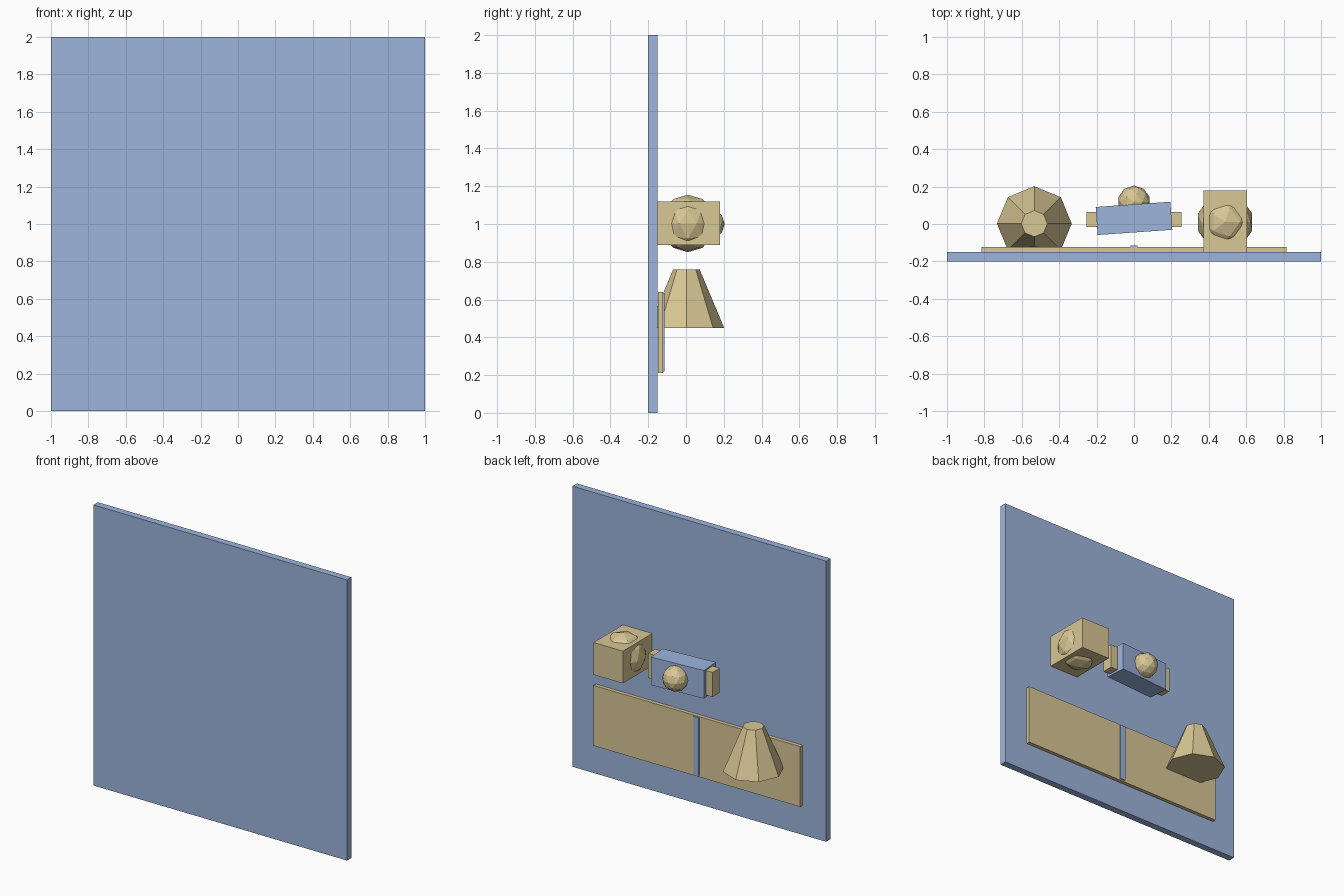
import bpy
from math import radians

if "Cube" in bpy.data.objects:
    bpy.data.objects.remove(bpy.data.objects["Cube"])


def material(name, rgb):
    m = bpy.data.materials.new(name)
    m.diffuse_color = (*rgb, 1)
    m.use_nodes = True
    m.node_tree.nodes["Principled BSDF"].inputs["Base Color"].default_value = m.diffuse_color
    return m


BLUE = material("blue", (0.34, 0.46, 0.72))
TAN = material("tan", (0.69, 0.57, 0.30))


def finish(name, mat):
    ob = bpy.context.object
    ob.name = name
    ob.data.materials.append(mat)
    return ob


def box(name, mat, lo, hi, turn=0):
    centre = [(a + b) / 2 for a, b in zip(lo, hi)]
    bpy.ops.mesh.primitive_cube_add(size=1, location=centre)
    ob = finish(name, mat)
    ob.scale = [b - a for a, b in zip(lo, hi)]
    ob.rotation_euler.z = radians(turn)
    return ob


def ball(name, radius, centre):
    bpy.ops.mesh.primitive_ico_sphere_add(subdivisions=2, radius=radius, location=centre)
    return finish(name, TAN)


# Backing wall
box("wall", BLUE, (-1, -0.2, 0), (1, -0.15, 2))

# Low panel with a centre divider strip
box("lower_panel", TAN, (-0.815, -0.149, 0.21), (0.815, -0.122, 0.64))
box("panel_divider", BLUE, (-0.02, -0.145, 0.22), (0.02, -0.115, 0.635))

# Block with a faceted ball bulging through its sides
box("side_block", TAN, (0.372, -0.16, 0.888), (0.603, 0.18, 1.118))
ball("block_ball", 0.152, (0.487, 0.01, 1.003))

# Centre: cross bar, slightly turned body and knob
box("cross_bar", TAN, (-0.255, -0.015, 0.915), (0.255, 0.065, 1.09))
box("centre_body", BLUE, (-0.2, -0.045, 0.9), (0.2, 0.105, 1.1), turn=4)
ball("centre_knob", 0.088, (0, 0.117, 1.0))

# Eight-sided truncated cone
bpy.ops.mesh.primitive_cone_add(vertices=8, radius1=0.2, radius2=0.07, depth=0.31,
                                location=(-0.533, 0.002, 0.605))
finish("cone", TAN)
